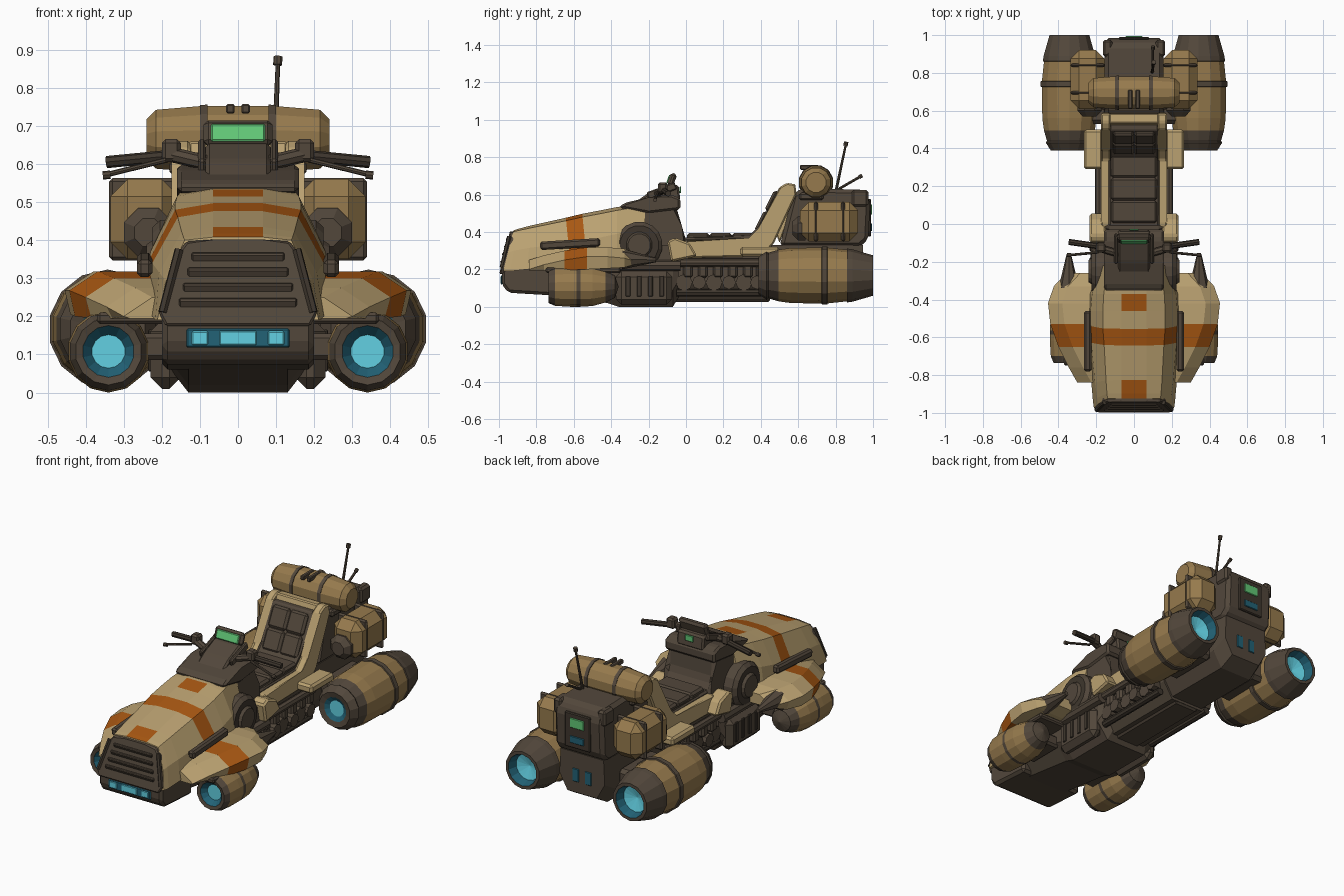
import bpy, bmesh, math
from mathutils import Vector, Matrix, Euler

if "Cube" in bpy.data.objects:
    bpy.data.objects.remove(bpy.data.objects["Cube"])

def srgb(*c):
    return tuple((v / 255 / 12.92 if v < 10 else ((v / 255 + .055) / 1.055) ** 2.4) for v in c) + (1,)

COLORS = {"tan": srgb(186, 161, 113), "brown": srgb(150, 122, 77), "dark": srgb(82, 71, 59),
          "black": srgb(62, 54, 45), "orange": srgb(168, 87, 18), "cyan": srgb(98, 208, 226),
          "teal": srgb(34, 98, 118), "green": srgb(97, 198, 118)}
NAMES = list(COLORS)
MATS = []
for n in NAMES:
    m = bpy.data.materials.new(n)
    m.diffuse_color = COLORS[n]
    m.use_nodes = True
    m.node_tree.nodes["Principled BSDF"].inputs["Base Color"].default_value = m.diffuse_color
    MATS.append(m)

def finish(name, bm, mat=None, mirror=False, bevel=0):
    if bevel:
        bmesh.ops.bevel(bm, geom=bm.edges[:], offset=bevel, segments=1, affect='EDGES')
    bmesh.ops.recalc_face_normals(bm, faces=bm.faces[:])
    if mat:
        for f in bm.faces:
            f.material_index = NAMES.index(mat)
    me = bpy.data.meshes.new(name)
    bm.to_mesh(me)
    bm.free()
    for m in MATS:
        me.materials.append(m)
    ob = bpy.data.objects.new(name, me)
    bpy.context.collection.objects.link(ob)
    if mirror:
        ob.modifiers.new("Mirror", 'MIRROR')
    return ob

def box(name, loc, size, mat, bevel=0.01, rot=(0, 0, 0), mirror=False):
    bm = bmesh.new()
    M = Matrix.Translation(loc) @ Euler(rot).to_matrix().to_4x4() @ Matrix.Diagonal((*size, 1))
    bmesh.ops.create_cube(bm, size=1, matrix=M)
    return finish(name, bm, mat, mirror, bevel)

def loft(name, rings, mat, mirror=False, bevel=0):
    # mat is a colour name or a rule that takes the face centre
    bm = bmesh.new()
    vs = [[bm.verts.new(p) for p in r] for r in rings]
    n = len(vs[0])
    for a, b in zip(vs, vs[1:]):
        for i in range(n):
            bm.faces.new((a[i], a[(i + 1) % n], b[(i + 1) % n], b[i]))
    bm.faces.new(vs[0])
    bm.faces.new(vs[-1])
    if isinstance(mat, str):
        return finish(name, bm, mat, mirror, bevel)
    for f in bm.faces:
        f.material_index = NAMES.index(mat(f.calc_center_median()))
    return finish(name, bm, None, mirror, bevel)

def prism(name, yz, x0, x1, mat, bevel=0.01, mirror=False):
    return loft(name, [[(x, y, z) for y, z in yz] for x in (x0, x1)], mat, mirror, bevel)

def lathe(name, centre, prof, axis='Y', n=14, mirror=False):
    # prof: (position along axis, radius, colour of the band that starts here)
    bm = bmesh.new()
    cx, cy, cz = centre
    rings = []
    for t, r, _ in prof:
        ring = []
        for i in range(n):
            a = 2 * math.pi * (i + .5) / n
            u, w = r * math.cos(a), r * math.sin(a)
            ring.append(bm.verts.new((cx + u, t, cz + w) if axis == 'Y' else (t, cy + u, cz + w)))
        rings.append(ring)
    for k in range(len(prof) - 1):
        for i in range(n):
            j = (i + 1) % n
            f = bm.faces.new((rings[k][i], rings[k][j], rings[k + 1][j], rings[k + 1][i]))
            f.material_index = NAMES.index(prof[k][2])
    bmesh.ops.remove_doubles(bm, verts=bm.verts[:], dist=1e-5)
    return finish(name, bm, None, mirror)

def rod(name, a, b, r, mat="dark", r2=None, n=8, mirror=False):
    a, b = Vector(a), Vector(b)
    bm = bmesh.new()
    M = Matrix.Translation((a + b) / 2) @ (b - a).to_track_quat('Z', 'Y').to_matrix().to_4x4()
    bmesh.ops.create_cone(bm, cap_ends=True, segments=n, radius1=r, radius2=r if r2 is None else r2,
                          depth=(b - a).length, matrix=M)
    return finish(name, bm, mat, mirror)

# Hood with an orange band and two orange centre patches
def hood_ring(y, k, half):
    pts = half + [(-x, z) for x, z in reversed(half)]
    return [(x, y + k * (z - .2), z) for x, z in pts]
def hood_rule(c):
    patch = abs(c.x) < .02 and c.z > .38 and (-.915 < c.y < -.82 or -.46 < c.y < -.37)
    return "orange" if patch or -.64 < c.y < -.55 else "tan"
loft("hood", [hood_ring(-.975, .25, [(.065, .408), (.14, .40), (.19, .29), (.212, .19)]),
              hood_ring(-.94, .2, [(.065, .417), (.143, .407), (.195, .30), (.217, .19)]),
              hood_ring(-.85, .1, [(.065, .435), (.148, .422), (.207, .315), (.225, .20)]),
              hood_ring(-.615, -.1, [(.065, .476), (.158, .46), (.225, .34), (.242, .22)]),
              hood_ring(-.525, -.1, [(.065, .497), (.165, .48), (.232, .35), (.246, .22)]),
              hood_ring(-.46, 0, [(.065, .515), (.165, .497), (.23, .37), (.243, .24)]),
              hood_ring(-.37, 0, [(.065, .533), (.16, .515), (.222, .39), (.235, .29)]),
              hood_ring(-.22, 0, [(.065, .55), (.14, .54), (.17, .43), (.18, .33)])], hood_rule)

# Grille with rim and slats, bumper and lamps
loft("grille", [hood_ring(y, .25, [(.06, .402), (.135, .397), (.163, .36), (.208, .21), (.19, .175)])
                for y in (-.992, -.95)], "dark", bevel=.006)
for i in range(4):
    z = .235 + i * .04
    box("grille_slat", (0, -.992 + .25 * (z - .2), z), (.31 - i * .022, .014, .026), "dark", .004, (.5, 0, 0))
rod("grille_rim", (.198, -.985, .21), (.155, -.945, .375), .012, "black", n=6, mirror=True)
prism("bumper", [(-.985, .19), (-.985, .12), (-.95, .075), (-.7, .06), (-.7, .24), (-.95, .24)], -.2, .2, "dark", .015)
box("lamp_panel", (0, -.986, .143), (.27, .008, .05), "teal", .004)
box("lamp_centre", (0, -.989, .143), (.1, .008, .04), "cyan", .004)
box("lamp_side", (.1, -.989, .143), (.045, .008, .038), "cyan", .004, mirror=True)

# Chassis from front to back
def belly(y, zb, k=1):
    h = [(.19 * k, .33), (.2 * k, zb + .09), (.13 * k, zb)]
    return [(x, y, z) for x, z in h + [(-x, z) for x, z in reversed(h)]]
loft("front_chassis", [belly(-.8, .07), belly(-.42, .02), belly(-.36, 0), belly(-.07, 0), belly(-.04, .05, .9)], "dark")
box("belly_tank", (.19, -.225, .1), (.08, .3, .18), "dark", .03, mirror=True)
for y in (-.31, -.25, -.19, -.13):
    box("belly_rib", (.23, y, .11), (.012, .025, .11), "black", .003, mirror=True)
rod("hub_arm", (.2, -.4, .22), (.2, -.03, .22), .03, mirror=True)
loft("mid_chassis", [belly(y, .035, .82) for y in (-.1, .45)], "dark")
box("keel", (0, .15, .045), (.16, .6, .04), "dark", .012)
for i, y in enumerate((-.01, .07, .15, .23, .31, .38)):
    rod("side_machinery", (.13, y, .13), (.185 + .015 * (i % 2), y, .13), .045 - .008 * (i % 2), n=8, mirror=True)
    box("side_block", (.165, y + .02, .19), (.05, .05, .07), "dark", .01, mirror=True)
rod("side_pipe", (.185, -.05, .235), (.185, .42, .235), .022, mirror=True)
rod("lower_pipe", (.165, -.05, .075), (.165, .42, .075), .02, "black", mirror=True)
loft("rear_chassis", [belly(.38, .05, .8), belly(.86, .05, .78), belly(.945, .1, .72)], "dark")
prism("rear_rack", [(.5, .32), (.93, .32), (.975, .36), (.985, .57), (.95, .625), (.62, .635), (.57, .6)],
      -.155, .155, "dark", .02)
box("rear_pod_mount", (.2, .68, .17), (.12, .3, .14), "dark", .02, mirror=True)

# Hubs, front struts and rear cowl
lathe("hub", (0, -.25, .33), [(.1, 0, "dark"), (.1, .125, "dark"), (.205, .125, "dark"), (.225, .105, "black"),
                            (.225, .07, "dark"), (.24, .06, "dark"), (.24, 0, "dark")], 'X', 16, True)
box("front_pod_strut", (.235, -.53, .12), (.12, .22, .07), "dark", .012, mirror=True)
prism("cowl", [(-.36, .3), (-.36, .52), (-.2, .56), (-.05, .54), (-.04, .42), (.01, .34), (.01, .25)],
      -.15, .15, "dark", .02)
prism("skirt", [(-.1, .35), (-.06, .37), (.02, .34), (.06, .27), (-.08, .24)], .15, .235, "tan", .01, True)

# Front fenders with orange band and dark tail tips
def fender(y, xo, zt, zb):
    return [(.19, y, zt), (xo - .075, y, zt), (xo, y, zt - .05), (xo - .015, y, zb), (.19, y, zb)]
loft("fender", [fender(-.84, .30, .25, .195), fender(-.76, .345, .275, .195), fender(-.65, .40, .30, .195),
                fender(-.53, .443, .318, .2), fender(-.42, .455, .318, .205), fender(-.33, .425, .31, .21),
                fender(-.26, .36, .29, .23)],
     lambda c: "orange" if -.64 < c.y < -.55 else "tan", True)
rod("fender_tip", (.345, -.34, .255), (.345, -.16, .25), .055, r2=.012, mirror=True)
box("hood_side_bar", (.245, -.62, .335), (.04, .32, .045), "dark", .01, (.06, 0, 0), True)
box("fender_underside", (.28, -.55, .195), (.18, .4, .03), "dark", .008, mirror=True)

# Front thruster pods
lathe("front_pod", (.34, 0, .108), [(-.70, 0, "cyan"), (-.70, .044, "teal"), (-.73, .068, "dark"), (-.735, .088, "dark"),
      (-.70, .103, "brown"), (-.62, .108, "brown"), (-.585, .108, "dark"), (-.565, .108, "brown"), (-.5, .104, "brown"),
      (-.43, .085, "dark"), (-.38, .06, "dark"), (-.36, 0, "dark")], mirror=True)

# Rear thruster pods
lathe("rear_pod", (.342, 0, .167), [(.41, 0, "cyan"), (.41, .045, "teal"), (.395, .07, "dark"), (.388, .1, "dark"),
      (.43, .128, "black"), (.44, .122, "dark"), (.495, .138, "brown"), (.56, .147, "brown"), (.725, .15, "dark"),
      (.727, .156, "dark"), (.755, .156, "dark"), (.757, .149, "brown"), (.86, .138, "dark"), (.862, .144, "dark"),
      (.89, .14, "dark"), (1.0, .108, "dark"), (1.0, .09, "teal"), (.95, .075, "cyan"), (.93, 0, "cyan")], mirror=True)
box("pod_bracket", (.215, .395, .295), (.1, .21, .05), "tan", .012, mirror=True)

# Seat: side rails, back shell, cushions
prism("seat_rail", [(-.04, .34), (.0, .355), (.34, .36), (.39, .41), (.5, .64), (.54, .662), (.585, .655), (.59, .6),
                    (.47, .34), (.41, .27), (.0, .26)], .125, .175, "tan", .008, True)
prism("seat_shell", [(.46, .45), (.535, .66), (.585, .655), (.58, .55), (.5, .34)], -.13, .13, "tan", .006)
box("seat_base", (0, .19, .315), (.27, .44, .11), "dark", .01)
prism("seat_pad", [(-.03, .33), (-.02, .37), (.34, .375), (.395, .43), (.495, .63), (.53, .63), (.43, .36)],
      -.128, .128, "dark", .006)
for i in range(3):
    box("seat_cushion", (0, .065 + .12 * i, .372), (.245, .12, .045), "dark", .012)
for s in (-1, 1):
    for i in range(2):
        box("back_cushion", (s * .056, .413 + .055 * i, .45 + .11 * i), (.112, .05, .12), "dark", .012, (-.46, 0, 0))

# Dash, steering column, screen and handlebars
prism("dash", [(-.36, .53), (-.33, .555), (-.2, .585), (-.08, .6), (-.03, .58), (-.03, .52), (-.2, .5)],
      -.16, .16, "dark", .012)
prism("steering_column", [(-.27, .56), (-.2, .61), (-.1, .655), (-.04, .65), (-.03, .57)], -.085, .085, "dark", .01)
box("screen_frame", (0, -.075, .68), (.18, .035, .07), "dark", .012, (-.35, 0, 0))
box("screen_front", (0, -.094, .682), (.142, .009, .05), "green", .0044, (-.35, 0, 0))
box("rear_gauge", (0, -.03, .625), (.05, .009, .035), "green", .003)
box("column_rib", (.095, -.13, .62), (.02, .16, .04), "dark", .006, (.35, 0, 0), True)
rod("bar_arm", (.07, -.16, .6), (.175, -.13, .625), .02, mirror=True)
box("bar_clamp", (.175, -.125, .635), (.05, .05, .06), "dark", .01, mirror=True)
rod("grip", (.17, -.12, .622), (.345, -.095, .605), .016, "black", mirror=True)
rod("lever", (.19, -.15, .61), (.345, -.165, .572), .007, mirror=True)
rod("lever_knob", (.335, -.165, .572), (.355, -.165, .57), .011, mirror=True)

# Bedroll with straps
lathe("bedroll", (0, .695, .665), [(-.24, 0, "brown"), (-.24, .055, "brown"), (-.215, .08, "brown"), (-.1, .09, "brown"),
      (.1, .09, "brown"), (.215, .08, "brown"), (.24, .055, "brown"), (.24, 0, "brown")], 'X', 12)
for x in (.09, .225):
    lathe("bedroll_strap", (0, .695, .665), [(x - .01, 0, "dark"), (x - .01, .116 - .24 * x, "dark"),
          (x + .01, .114 - .24 * x, "dark"), (x + .01, 0, "dark")], 'X', 12, True)
box("bedroll_buckle", (.02, .66, .745), (.022, .1, .025), "dark", .004, mirror=True)
box("bedroll_cradle", (0, .67, .59), (.36, .13, .04), "dark", .01)

# Saddlebags with straps
box("saddlebag", (.245, .765, .455), (.18, .31, .21), "brown", .045, mirror=True)
for y in (.695, .84):
    box("bag_strap", (.245, y, .455), (.186, .02, .216), "dark", .009, mirror=True)
lathe("bag_bracket", (.235, 0, .42), [(.57, 0, "dark"), (.57, .04, "dark"), (.6, .07, "dark"), (.64, .07, "dark"),
                                     (.64, 0, "dark")], 'Y', 8, True)
box("rack_corner", (.14, .93, .58), (.05, .09, .09), "dark", .012, mirror=True)

# Rear panel
box("rear_panel", (0, .982, .475), (.16, .016, .2), "black", .005)
box("rear_screen", (0, .991, .52), (.09, .008, .055), "green", .003)
box("rear_display", (0, .991, .425), (.09, .008, .04), "teal", .003)
box("rear_vent", (.04, .945, .2), (.04, .009, .075), "teal", .003, mirror=True)

# Antennas
rod("antenna_long", (.095, .80, .61), (.105, .855, .87), .008, r2=.006)
rod("antenna_long_tip", (.104, .852, .86), (.105, .857, .882), .012)
rod("antenna_short", (.1, .80, .62), (.1, .93, .695), .007)
rod("antenna_short_tip", (.1, .925, .692), (.1, .942, .702), .01)
